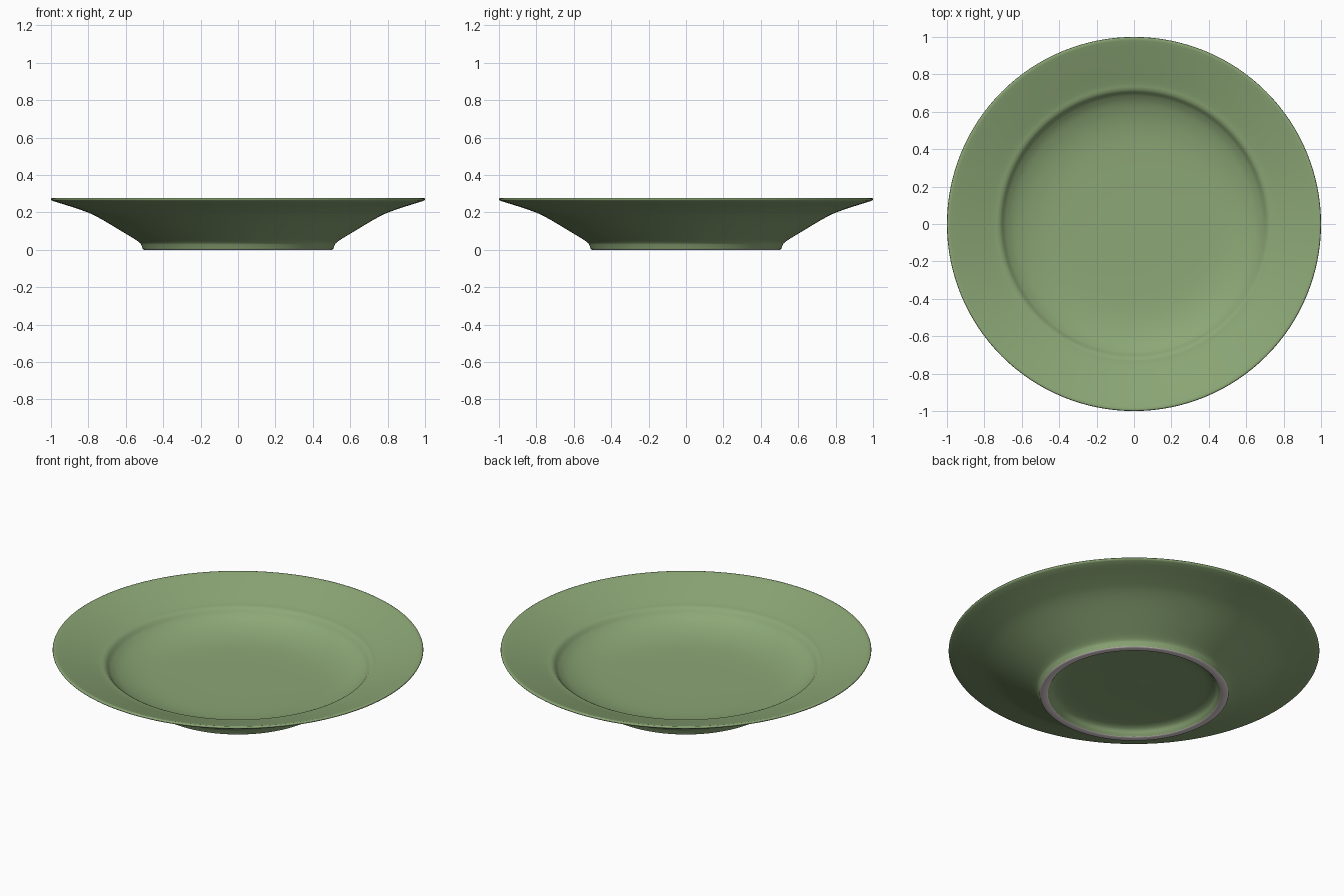
import bpy, bmesh, math
from mathutils import Vector

if "Cube" in bpy.data.objects:
    bpy.data.objects.remove(bpy.data.objects["Cube"])

SEG = 128


def material(name, rgb):
    m = bpy.data.materials.new(name)
    m.diffuse_color = (*rgb, 1)
    m.use_nodes = True
    m.node_tree.nodes["Principled BSDF"].inputs["Base Color"].default_value = m.diffuse_color
    return m


def smooth(pts, n=4):
    """Catmull-Rom curve through a few profile points."""
    v = [Vector(p) for p in pts]
    v = [2 * v[0] - v[1]] + v + [2 * v[-1] - v[-2]]
    out = []
    for a, b, c, d in zip(v, v[1:], v[2:], v[3:]):
        for i in range(n):
            t = i / n
            out.append(0.5 * (2 * b + (c - a) * t + (2 * a - 5 * b + 4 * c - d) * t * t
                              + (3 * b - a - 3 * c + d) * t ** 3))
    return out + [v[-2]]


# Profile pieces (radius, height), from the underside centre round to the top centre
recess = smooth([(0, 0.052), (0.22, 0.052), (0.38, 0.050), (0.435, 0.038), (0.455, 0.015), (0.465, 0.003)])
foot = [Vector(p) for p in [(0.47, 0), (0.502, 0)]]
outside = smooth([(0.509, 0.004), (0.515, 0.02), (0.53, 0.042), (0.60, 0.086), (0.76, 0.180),
                  (0.86, 0.220), (0.99, 0.261)])
lip = [Vector(p) for p in [(0.997, 0.265), (1.0, 0.270), (0.998, 0.275), (0.992, 0.277)]]
rim = smooth([(0.98, 0.274), (0.86, 0.235), (0.76, 0.202), (0.728, 0.194), (0.713, 0.187)])
well = smooth([(0.704, 0.176), (0.685, 0.157), (0.64, 0.130), (0.56, 0.104), (0.45, 0.088),
               (0.25, 0.082), (0, 0.082)])
profile = recess + foot + outside + lip + rim + well

# Plate: spin the profile about z
bm = bmesh.new()
rings = []
for r, z in profile:
    if r < 1e-5:
        rings.append([bm.verts.new((0, 0, z))] * SEG)
    else:
        rings.append([bm.verts.new((r * math.cos(2 * math.pi * i / SEG),
                                    r * math.sin(2 * math.pi * i / SEG), z)) for i in range(SEG)])
foot_start = len(recess) - 1
for k, (a, b) in enumerate(zip(rings, rings[1:])):
    for i in range(SEG):
        j = (i + 1) % SEG
        loop = list(dict.fromkeys((a[i], a[j], b[j], b[i])))
        f = bm.faces.new(loop)
        f.smooth = True
        # bare clay on the foot ring's standing surface
        f.material_index = 1 if foot_start <= k <= foot_start + 2 else 0
bmesh.ops.recalc_face_normals(bm, faces=bm.faces)
mesh = bpy.data.meshes.new("plate")
bm.to_mesh(mesh)
bm.free()
mesh.materials.append(material("green_glaze", (0.262, 0.386, 0.181)))
mesh.materials.append(material("bare_clay", (0.75, 0.66, 0.67)))
plate = bpy.data.objects.new("plate", mesh)
bpy.context.collection.objects.link(plate)
